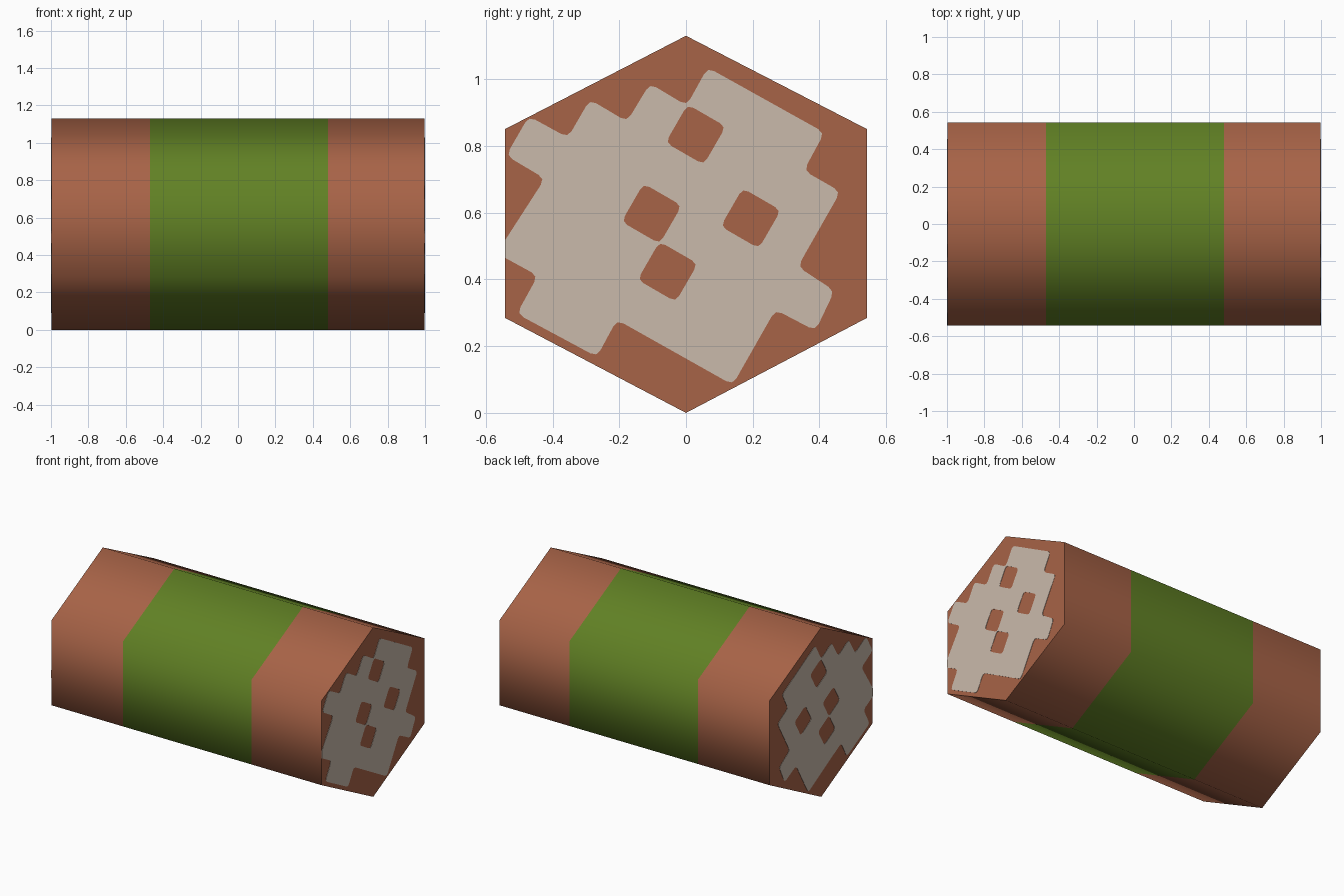
import bpy, bmesh, math
from mathutils import Matrix, Vector

if "Cube" in bpy.data.objects:
    bpy.data.objects.remove(bpy.data.objects["Cube"])


def material(name, rgb):
    m = bpy.data.materials.new(name)
    m.diffuse_color = (*rgb, 1)
    m.use_nodes = True
    m.node_tree.nodes["Principled BSDF"].inputs["Base Color"].default_value = m.diffuse_color
    return m


BROWN = material("reddish brown", (0.39, 0.125, 0.063))
GREEN = material("leaf green", (0.12, 0.22, 0.018))
BEIGE = material("pale beige", (0.59, 0.49, 0.41))

# Hexagonal bar along x with a green band round the middle
HEX = [(0, 0), (0.543, 0.285), (0.543, 0.85), (0, 1.13), (-0.543, 0.85), (-0.543, 0.285)]
bm = bmesh.new()
rings = [[bm.verts.new((x, y, z)) for y, z in HEX] for x in (-0.998, -0.47, 0.48, 0.998)]
for i, (a, b) in enumerate(zip(rings, rings[1:])):
    for k in range(6):
        n = (k + 1) % 6
        f = bm.faces.new((a[k], a[n], b[n], b[k]))
        f.smooth = True
        f.material_index = 1 if i == 1 else 0
for ring in (rings[0], rings[-1]):
    cap = bm.faces.new(ring)
    for e in cap.edges:
        e.smooth = False
bmesh.ops.recalc_face_normals(bm, faces=bm.faces[:])
mesh = bpy.data.meshes.new("hex_bar")
bm.to_mesh(mesh)
bm.free()
mesh.materials.append(BROWN)
mesh.materials.append(GREEN)
bpy.context.collection.objects.link(bpy.data.objects.new("hex_bar", mesh))

# Stepped end pattern as (y, z) corners, clockwise from the top
OUTLINE = [(0.065, 1.035), (0.415, 0.84), (0.353, 0.726), (0.463, 0.663), (0.335, 0.438),
           (0.445, 0.366), (0.388, 0.246), (0.268, 0.309), (0.14, 0.084), (-0.207, 0.279),
           (-0.267, 0.168), (-0.507, 0.297), (-0.444, 0.411), (-0.543, 0.465), (-0.543, 0.516),
           (-0.423, 0.702), (-0.539, 0.771), (-0.471, 0.889), (-0.354, 0.825), (-0.288, 0.939),
           (-0.177, 0.873), (-0.108, 0.987), (0.002, 0.921)]
HOLES = [(0.029, 0.834), (-0.103, 0.597), (0.194, 0.583), (-0.055, 0.423)]


def clipped(points, cut):
    """Round each corner with a short three-point bevel; corners on the rim stay sharp."""
    out = []
    for i, p in enumerate(points):
        p, a, b = Vector(p), Vector(points[i - 1]), Vector(points[(i + 1) % len(points)])
        if p.x < -0.5425:
            out.append(p)
            continue
        s, t = p + (a - p).normalized() * cut, p + (b - p).normalized() * cut
        out += [s, p * 0.5 + (s + t) * 0.25, t]
    return out


def diamond(cy, cz, half=0.066):
    c, s = math.cos(math.radians(-30)), math.sin(math.radians(-30))
    return [(cy + half * (u * c - v * s), cz + half * (u * s + v * c))
            for u, v in ((-1, -1), (1, -1), (1, 1), (-1, 1))]


# Filled flat curve with holes, turned into a thin plate for each end
curve = bpy.data.curves.new("end_pattern", "CURVE")
curve.dimensions = "2D"
curve.fill_mode = "BOTH"
curve.extrude = 0.002
for loop in [clipped(OUTLINE, 0.022)] + [clipped(diamond(*h), 0.02) for h in HOLES]:
    spline = curve.splines.new("POLY")
    spline.points.add(len(loop) - 1)
    for pt, co in zip(spline.points, loop):
        pt.co = (co.x, co.y, 0, 1)
    spline.use_cyclic_u = True
source = bpy.data.objects.new("pattern_source", curve)
bpy.context.collection.objects.link(source)
bpy.context.view_layer.update()
evaluated = source.evaluated_get(bpy.context.evaluated_depsgraph_get())
to_end = Matrix(((0, 0, 1, 0), (1, 0, 0, 0), (0, 1, 0, 0), (0, 0, 0, 1)))
for name, x in (("right_end_pattern", 0.998), ("left_end_pattern", -0.998)):
    plate = bpy.data.meshes.new_from_object(evaluated)
    plate.name = name
    plate.transform(Matrix.Translation((x, 0, 0)) @ to_end)
    plate.materials.clear()
    plate.materials.append(BEIGE)
    for f in plate.polygons:
        f.use_smooth = False
        f.material_index = 0
    bpy.context.collection.objects.link(bpy.data.objects.new(name, plate))
bpy.data.objects.remove(source)
